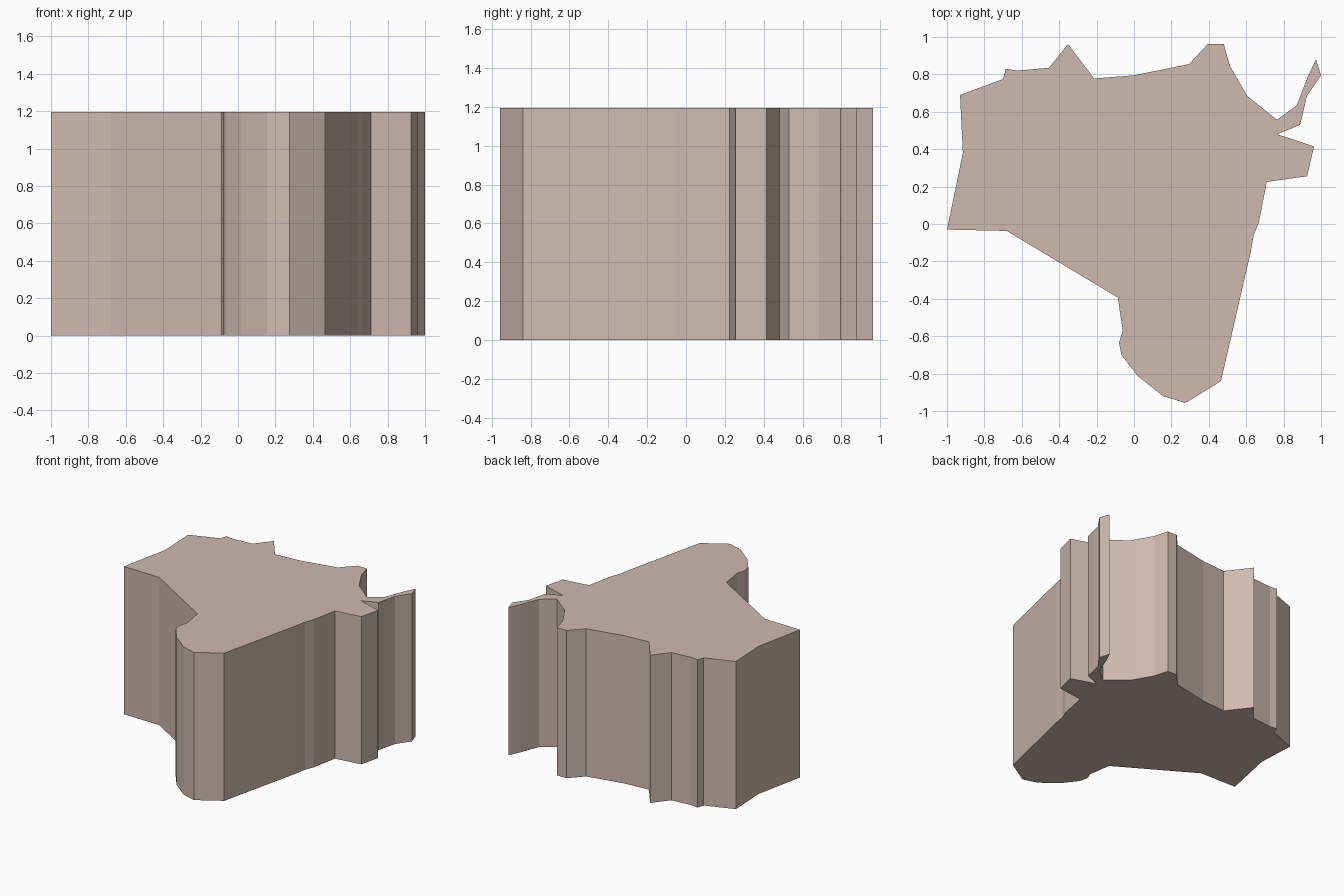
import bpy
import bmesh

HEIGHT = 1.195

# Outline of the block seen from above, clockwise from the far left corner
outline = [
    (-1.0, -0.03), (-0.915, 0.38), (-0.93, 0.69), (-0.70, 0.775), (-0.685, 0.83),
    (-0.625, 0.82), (-0.455, 0.835), (-0.353, 0.962), (-0.213, 0.778), (0.0, 0.795),
    (0.295, 0.855), (0.395, 0.963), (0.48, 0.962), (0.513, 0.845), (0.605, 0.685),
    (0.765, 0.557),
    # thin hooked prong
    (0.87, 0.635), (0.93, 0.79), (0.973, 0.88), (1.0, 0.795), (0.925, 0.685),
    (0.888, 0.53), (0.765, 0.48),
    # right tab and long slanted side
    (0.963, 0.415), (0.925, 0.255), (0.71, 0.225), (0.668, 0.01), (0.64, -0.06),
    (0.625, -0.145), (0.465, -0.84),
    # rounded front lobe
    (0.275, -0.957), (0.155, -0.92), (0.017, -0.81), (-0.067, -0.70),
    (-0.08, -0.635), (-0.06, -0.57), (-0.087, -0.393), (-0.68, -0.037),
]

mat = bpy.data.materials.new("pale dusty pink")
mat.diffuse_color = (0.62, 0.49, 0.435, 1.0)

# Extrude the outline straight up
bm = bmesh.new()
base = bm.faces.new([bm.verts.new((x, y, 0)) for x, y in outline])
ext = bmesh.ops.extrude_face_region(bm, geom=[base], use_keep_orig=True)
top = [v for v in ext["geom"] if isinstance(v, bmesh.types.BMVert)]
bmesh.ops.translate(bm, verts=top, vec=(0, 0, HEIGHT))
bmesh.ops.recalc_face_normals(bm, faces=bm.faces[:])

mesh = bpy.data.meshes.new("extruded_block")
bm.to_mesh(mesh)
bm.free()
mesh.materials.append(mat)
block = bpy.data.objects.new("extruded_block", mesh)
bpy.context.collection.objects.link(block)
